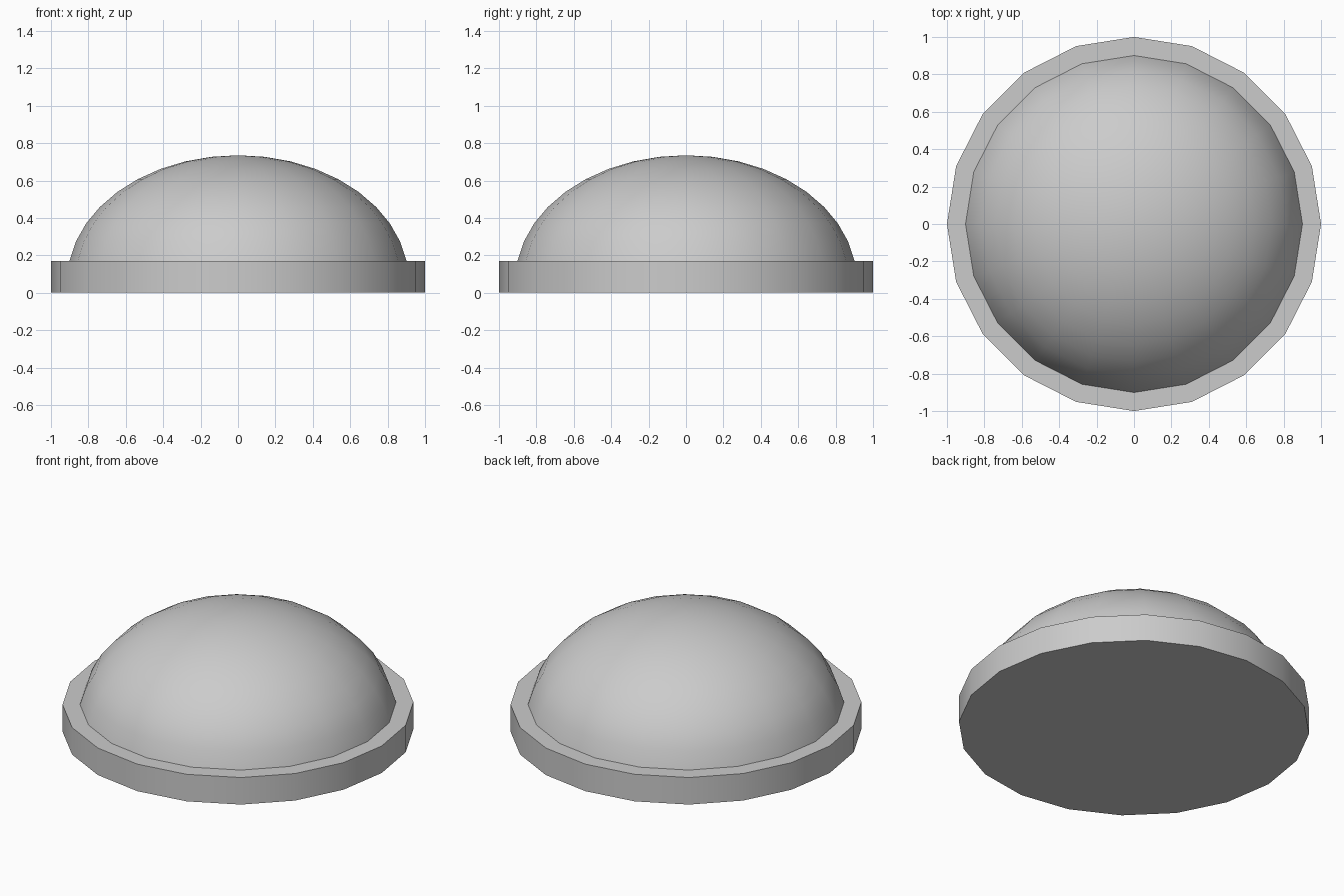
import bpy, bmesh
from math import sin, cos, pi, radians

if "Cube" in bpy.data.objects:
    bpy.data.objects.remove(bpy.data.objects["Cube"])

SIDES = 20


def lathe(name, profile):
    """Revolve (radius, z) points, top to bottom; radius 0 makes a pole."""
    bm = bmesh.new()
    rings = []
    for r, z in profile:
        if r == 0:
            rings.append([bm.verts.new((0, 0, z))] * SIDES)
        else:
            rings.append([bm.verts.new((r * cos(2 * pi * i / SIDES),
                                        r * sin(2 * pi * i / SIDES), z))
                          for i in range(SIDES)])
    for up, low in zip(rings, rings[1:]):
        for i in range(SIDES):
            j = (i + 1) % SIDES
            bm.faces.new(dict.fromkeys((up[i], low[i], low[j], up[j])))
    # close the underside
    bm.faces.new(reversed(rings[-1]))
    if profile[0][0] > 0:
        bm.faces.new(rings[0])
    mesh = bpy.data.meshes.new(name)
    bm.to_mesh(mesh)
    bm.free()
    obj = bpy.data.objects.new(name, mesh)
    bpy.context.collection.objects.link(obj)
    bpy.ops.object.select_all(action='DESELECT')
    obj.select_set(True)
    bpy.context.view_layer.objects.active = obj
    bpy.ops.object.shade_smooth_by_angle(angle=radians(30))
    return obj


# Flat round base plate
lathe("base_plate", [(1.0, 0.17), (1.0, 0.0)])

# Flattened dome: nine rings of a squashed sphere, cut off at the plate
dome = [(0, 0.735)]
dome += [(0.912 * sin(radians(9 * k)), 0.066 + 0.669 * cos(radians(9 * k)))
         for k in range(1, 10)]
lathe("dome", dome)
